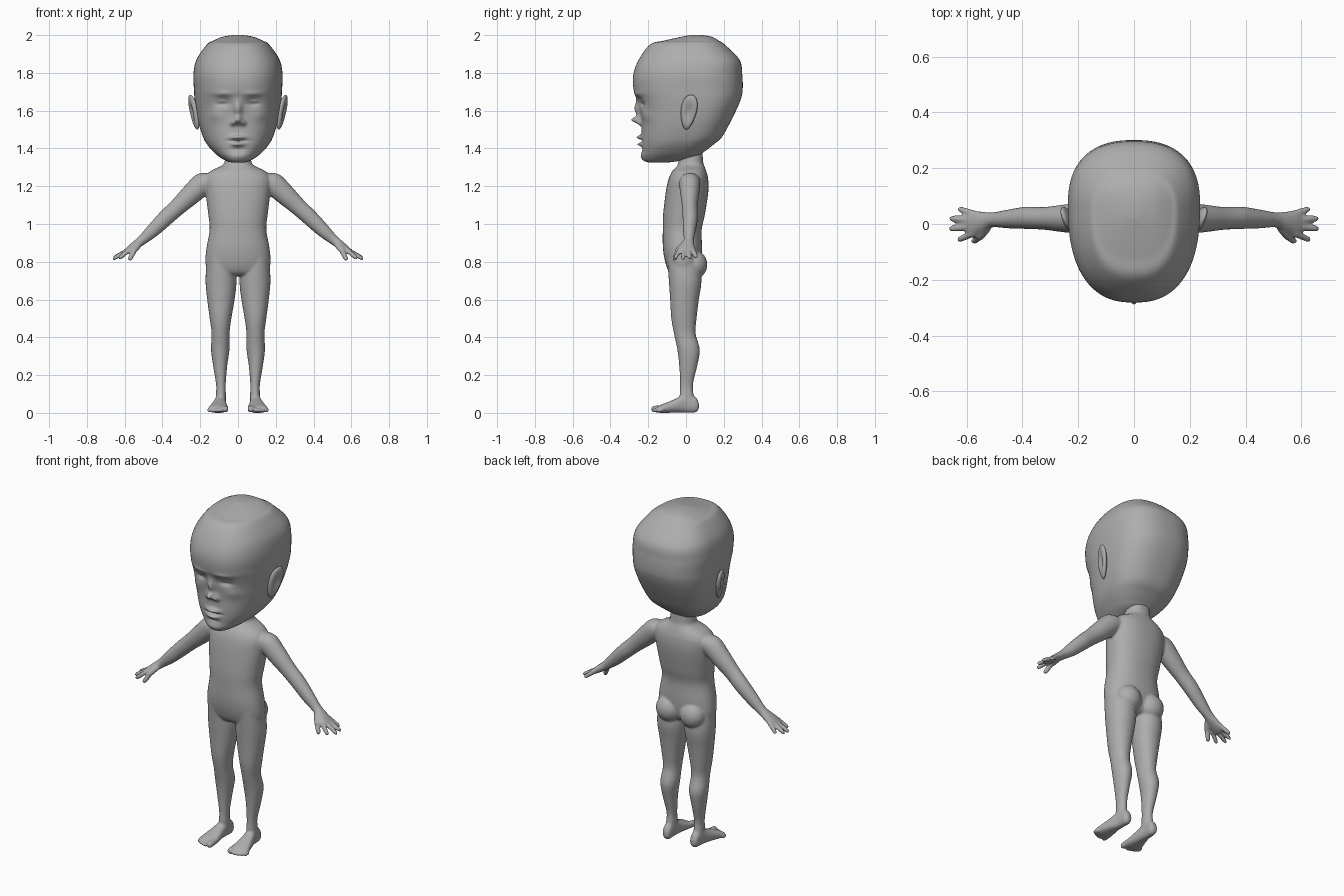
import bpy, bmesh, math
from mathutils import Vector

if "Cube" in bpy.data.objects:
    bpy.data.objects.remove(bpy.data.objects["Cube"])

skin = bpy.data.materials.new("plain_grey")
skin.diffuse_color = (0.42, 0.42, 0.42, 1)
skin.use_nodes = True
skin.node_tree.nodes["Principled BSDF"].inputs["Base Color"].default_value = skin.diffuse_color


def smooth_rows(rows, steps):
    """Catmull-Rom interpolation through rows of numbers."""
    out = []
    for i in range(len(rows) - 1):
        a, b, c, d = (rows[max(i - 1, 0)], rows[i], rows[i + 1],
                      rows[min(i + 2, len(rows) - 1)])
        for s in range(steps):
            t = s / steps
            out.append([0.5 * (2 * q + (r - p) * t + (2 * p - 5 * q + 4 * r - w) * t * t
                               + (3 * q - p - 3 * r + w) * t ** 3)
                        for p, q, r, w in zip(a, b, c, d)])
    out.append(list(rows[-1]))
    return out


def skin_rings(bm, rings):
    """Bridge closed rings of points and cap both ends."""
    rows = [[bm.verts.new(p) for p in ring] for ring in rings]
    n = len(rows[0])
    faces = [bm.faces.new((r[k], r[(k + 1) % n], q[(k + 1) % n], q[k]))
             for r, q in zip(rows, rows[1:]) for k in range(n)]
    faces += [bm.faces.new(rows[0][::-1]), bm.faces.new(rows[-1])]
    bmesh.ops.recalc_face_normals(bm, faces=faces)


def loft(bm, axis, rows, power=2.3, widest=0.5, steps=4, seg=28, focus=0.0, side=1):
    """Loft rows of (position, u0, u1, v0, v1) along the z or y axis."""
    rings = []
    for w, u0, u1, v0, v1 in smooth_rows(rows, steps):
        cv = v0 + widest * (v1 - v0)
        ring = []
        for k in range(seg):
            t = 2 * math.pi * k / seg - math.pi
            a = -math.pi / 2 + t - focus * math.sin(t)
            c, s = math.cos(a), math.sin(a)
            r = (abs(c) ** power + abs(s) ** power) ** (-1 / power)
            u = side * ((u0 + u1) / 2 + (u1 - u0) / 2 * r * c)
            v = cv + (v1 - cv if s > 0 else cv - v0) * r * s
            ring.append((u, v, w) if axis == 'z' else (u, w, v))
        rings.append(ring)
    skin_rings(bm, rings)


def tube(bm, rows, side=1, steps=4, seg=16):
    """Sweep rows of (x, y, z, radius along y, radius across)."""
    rows = smooth_rows(rows, steps)
    d = Vector(rows[-1][:3]) - Vector(rows[0][:3])
    u = Vector((0, 1, 0)) if abs(d.y) < 0.8 * d.length else Vector((1, 0, 0))
    v = d.cross(u).normalized()
    rings = []
    for x, y, z, ru, rv in rows:
        pts = [Vector((x, y, z)) + u * ru * math.cos(a) + v * rv * math.sin(a)
               for a in (2 * math.pi * k / seg for k in range(seg))]
        rings.append([(side * p.x, p.y, p.z) for p in pts])
    skin_rings(bm, rings)


def digit(bm, a, b, r, side):
    """Rounded finger or toe from a to b."""
    a, b = Vector(a), Vector(b)
    tube(bm, [(*a.lerp(b, t), r * k, r * k) for t, k in
              ((0, 1), (0.45, 1.02), (0.8, 0.95), (0.94, 0.72), (1, 0.3))], side, 3, 12)


def blob(bm, centre, size):
    res = bmesh.ops.create_uvsphere(bm, u_segments=24, v_segments=16, radius=1)
    for v in res["verts"]:
        v.co = Vector([c + s * p for c, s, p in zip(centre, size, v.co)])
    return res["verts"]


def finish(name, bm):
    me = bpy.data.meshes.new(name)
    for f in bm.faces:
        f.smooth = True
    bm.to_mesh(me)
    bm.free()
    me.materials.append(skin)
    ob = bpy.data.objects.new(name, me)
    bpy.context.collection.objects.link(ob)
    return ob


# Head: skull and jaw outline
bm = bmesh.new()
skull = [(1.325, .03, -.195, -.10), (1.335, .065, -.222, -.03), (1.36, .105, -.234, .06),
         (1.385, .133, -.234, .10), (1.42, .163, -.235, .145), (1.46, .185, -.236, .19),
         (1.53, .208, -.236, .23), (1.60, .222, -.243, .265), (1.66, .23, -.260, .29),
         (1.71, .233, -.277, .30), (1.79, .236, -.279, .298), (1.87, .22, -.25, .283),
         (1.95, .165, -.19, .205), (1.97, .132, -.12, .175), (1.99, .085, -.03, .14),
         (2.0, .03, .02, .09)]
loft(bm, 'z', [(z, -w, w, f, b) for z, w, f, b in skull],
     power=2.45, widest=0.6, steps=9, seg=96, focus=0.5)

# Face relief: (x, z, spread x, spread z, forward amount), mirrored when x > 0
face = [(0, 1.605, .02, .04, .028), (0, 1.55, .022, .019, .048), (.028, 1.535, .013, .013, .022),
        (.08, 1.645, .036, .022, -.026), (.083, 1.648, .026, .012, .014),
        (.08, 1.69, .045, .012, .006), (.083, 1.636, .028, .004, -.004),
        (0, 1.459, .036, .011, .026), (0, 1.422, .032, .010, .022),
        (0, 1.441, .045, .004, -.010), (0, 1.355, .04, .018, .006),
        (.12, 1.575, .04, .03, .008), (0, 1.395, .04, .009, -.005)]
for v in bm.verts:
    if v.co.y < -0.03:
        x, z = abs(v.co.x), v.co.z
        v.co.y -= sum(h * math.exp(-((x - fx) / sx) ** 2 - ((z - fz) / sz) ** 2)
                      for fx, fz, sx, sz, h in face)
finish("head", bm)

# Ears: flattened discs with a hollow outer side
for side, name in ((1, "left_ear"), (-1, "right_ear")):
    bm = bmesh.new()
    for v in blob(bm, (0, 0, 0), (1, 1, 1)):
        x, y, z = v.co
        if x > 0:
            x -= 0.95 * math.exp(-(y * y + z * z) / 0.28)
        y *= 1 + 0.25 * z
        v.co = (side * (.234 + .022 * x + .018 * z + .012 * y),
                .014 + .042 * y + .012 * z, 1.592 + .092 * z)
    bmesh.ops.recalc_face_normals(bm, faces=bm.faces[:])
    finish(name, bm)

# Body: neck and torso
bm = bmesh.new()
torso = [(1.45, .062, -.035, .085), (1.335, .070, -.040, .09), (1.308, .088, -.047, .097),
         (1.28, .145, -.072, .107), (1.24, .175, -.092, .117), (1.17, .172, -.107, .118),
         (1.05, .157, -.121, .10), (.97, .150, -.123, .083), (.87, .167, -.122, .085),
         (.79, .172, -.108, .08), (.74, .15, -.085, .06), (.725, .09, -.05, .03)]
loft(bm, 'z', [(z, -w, w, f, b) for z, w, f, b in torso], seg=40)

leg = [(.82, .02, .165, -.10, .07), (.70, .008, .172, -.091, .082),
       (.60, .018, .163, -.084, .068), (.50, .035, .15, -.078, .056),
       (.42, .045, .14, -.064, .051), (.335, .045, .143, -.046, .073),
       (.25, .057, .132, -.036, .06), (.15, .065, .116, -.031, .037),
       (.09, .064, .117, -.034, .042), (.03, .066, .118, -.03, .055)]
foot = [(.068, .075, .105, .02, .05), (.05, .065, .115, .002, .085), (0, .064, .12, .001, .10),
        (-.05, .06, .135, .002, .077), (-.10, .053, .15, .0, .056),
        (-.135, .053, .158, .0, .042), (-.152, .06, .155, .005, .034)]
arm = [(.12, .02, 1.235, .05, .045), (.18, .02, 1.217, .056, .06), (.25, .02, 1.155, .05, .055),
       (.32, .02, 1.09, .041, .046), (.385, .022, 1.03, .040, .043),
       (.45, .018, .967, .034, .037), (.505, .015, .917, .027, .027),
       (.54, .008, .89, .036, .023), (.58, .003, .861, .046, .018),
       (.602, .003, .846, .034, .012)]
for side in (1, -1):
    # Legs, buttocks and feet
    loft(bm, 'z', leg, power=2.1, side=side)
    blob(bm, (side * .078, .045, .785), (.075, .068, .075))
    loft(bm, 'y', foot, power=2.4, side=side)
    for i in range(5):
        r = .0185 if i == 0 else .0135 - .0007 * i
        x = .069 + (0 if i == 0 else .009 + .0185 * i)
        digit(bm, (x, -.12, r + .006), (x, -.184 + .001 * i + .0016 * i * i, r), r, side)
    # Arms, fingers and thumb
    tube(bm, arm, side, seg=20)
    for y0, tip in ((-.032, (.632, -.058, .815)), (-.009, (.664, -.017, .813)),
                    (.014, (.662, .02, .818)), (.036, (.63, .054, .822))):
        digit(bm, (.57, y0, .868), tip, .0125, side)
    digit(bm, (.522, -.008, .897), (.556, -.05, .853), .018, side)
    digit(bm, (.545, -.04, .866), (.577, -.064, .806), .0135, side)

# Blend all body parts into one smooth skin
body = finish("body", bm)
rem = body.modifiers.new("blend", 'REMESH')
rem.mode = 'VOXEL'
rem.voxel_size = 0.006
rem.use_smooth_shade = True
smo = body.modifiers.new("soften", 'SMOOTH')
smo.factor = 0.5
smo.iterations = 6
